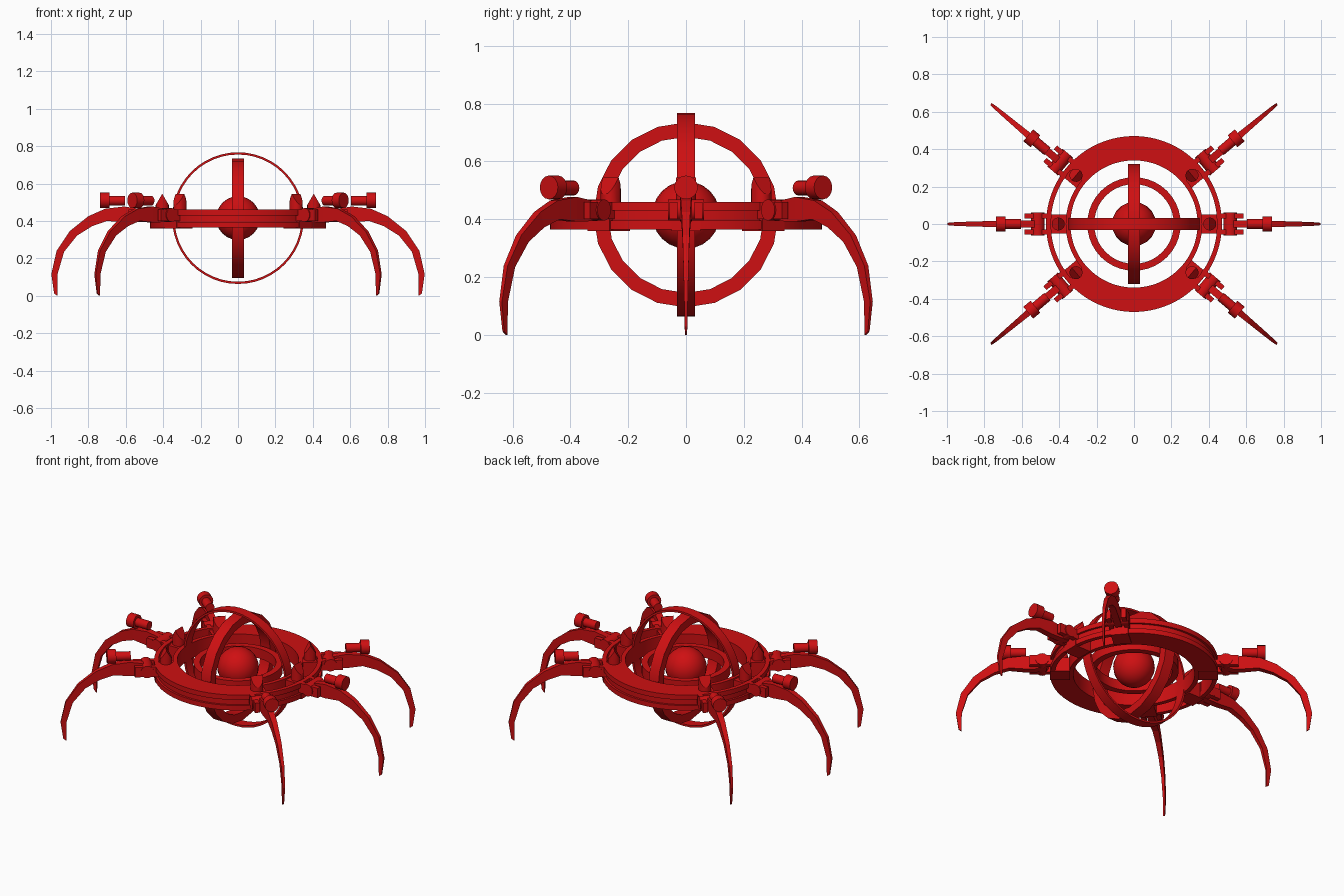
import bpy, bmesh, math
from mathutils import Matrix, Vector

if "Cube" in bpy.data.objects:
    bpy.data.objects.remove(bpy.data.objects["Cube"])

RED = bpy.data.materials.new("deep red")
RED.diffuse_color = (0.62, 0.005, 0.006, 1)
RED.use_nodes = True
RED.node_tree.nodes["Principled BSDF"].inputs["Base Color"].default_value = RED.diffuse_color
CENTRE = Matrix.Translation((0, 0, 0.415))
HALF = math.pi / 2


def finish(name, bm, matrix=Matrix(), smooth=True):
    bmesh.ops.recalc_face_normals(bm, faces=bm.faces)
    mesh = bpy.data.meshes.new(name)
    bm.to_mesh(mesh)
    bm.free()
    mesh.transform(matrix)
    mesh.materials.append(RED)
    ob = bpy.data.objects.new(name, mesh)
    bpy.context.collection.objects.link(ob)
    if smooth:
        bpy.ops.object.select_all(action='DESELECT')
        ob.select_set(True)
        bpy.context.view_layer.objects.active = ob
        bpy.ops.object.shade_smooth_by_angle(angle=math.radians(30))
    return ob


def revolve(name, profile, n, a0=0, a1=360, matrix=Matrix(), smooth=True):
    """Sweep a closed (radius, height) profile around z, capping partial arcs."""
    full = a1 - a0 == 360
    bm = bmesh.new()
    rows = []
    for i in range(n if full else n + 1):
        a = math.radians(a0 + (a1 - a0) * i / n)
        rows.append([bm.verts.new((r * math.cos(a), r * math.sin(a), z)) for r, z in profile])
    k = len(profile)
    for i in range(n):
        p, q = rows[i], rows[(i + 1) % len(rows)]
        for j in range(k):
            bm.faces.new((p[j], q[j], q[(j + 1) % k], p[(j + 1) % k]))
    if not full:
        bm.faces.new(rows[0])
        bm.faces.new(rows[-1])
    return finish(name, bm, matrix, smooth)


def rect(r0, r1, z0, z1):
    return [(r0, z0), (r1, z0), (r1, z1), (r0, z1)]


def box(name, x0, x1, y0, y1, z0, z1, matrix):
    bm = bmesh.new()
    bmesh.ops.create_cube(bm, size=1)
    bmesh.ops.scale(bm, vec=(x1 - x0, y1 - y0, z1 - z0), verts=bm.verts)
    bmesh.ops.translate(bm, vec=((x0 + x1) / 2, (y0 + y1) / 2, (z0 + z1) / 2), verts=bm.verts)
    return finish(name, bm, matrix, False)


def cylinder(name, radius, depth, matrix, n=16):
    bm = bmesh.new()
    bmesh.ops.create_cone(bm, cap_ends=True, segments=n, radius1=radius, radius2=radius, depth=depth)
    return finish(name, bm, matrix)


# Main frame: grooved front and back sectors, joined by thin rails at the sides
def grooved(inner):
    return [(inner, .365), (.47, .365), (.47, .395), (.457, .395),
            (.457, .43), (.47, .43), (.47, .46), (inner, .46)]


for side, start in (("back", 40), ("front", 220)):
    revolve("frame_" + side, grooved(.34), 30, start, start + 100)
for side, start in (("right", -40), ("left", 140)):
    revolve("outer_rail_" + side, grooved(.445), 24, start, start + 80)
    revolve("inner_rail_" + side, rect(.34, .365, .365, .46), 24, start, start + 80)

# Three nested gyroscope rings around the core
revolve("thin_ring", rect(.34, .352, -.031, .031), 48,
        matrix=CENTRE @ Matrix.Rotation(HALF, 4, 'X'))
revolve("broad_ring", rect(.27, .32, -.033, .033), 20,
        matrix=CENTRE @ Matrix.Rotation(HALF, 4, 'Y'))
revolve("level_ring", rect(.213, .25, -.03, .03), 40, matrix=CENTRE)

# Core ball
core = bmesh.new()
bmesh.ops.create_uvsphere(core, u_segments=20, v_segments=12, radius=.117)
for f in core.faces:
    f.smooth = True
finish("core_ball", core, CENTRE, False)

# Leg side profile: (outer x, outer z, inner x, inner z, half thickness)
LEG = [(.49, .455, .49, .395, .018), (.55, .468, .55, .393, .02),
       (.61, .477, .61, .392, .02), (.71, .465, .70, .400, .018),
       (.80, .425, .78, .372, .015), (.90, .345, .86, .322, .012),
       (.97, .24, .93, .235, .009), (.998, .115, .965, .115, .006),
       (.983, .012, .966, 0, .004)]


def leg_blade(matrix):
    bm = bmesh.new()
    rows = []
    for ox, oz, ix, iz, h in LEG:
        rows.append([bm.verts.new(p) for p in
                     ((ox, -h, oz), (ox, h, oz), (ix, h, iz), (ix, -h, iz))])
    for p, q in zip(rows, rows[1:]):
        for j in range(4):
            bm.faces.new((p[j], p[(j + 1) % 4], q[(j + 1) % 4], q[j]))
    bm.faces.new(rows[0])
    bm.faces.new(rows[-1])
    finish("leg_blade", bm, matrix, False)


def ridge_pin(matrix):
    """Upright pin whose top is cut to a roof-like ridge."""
    bm = bmesh.new()
    bmesh.ops.create_cone(bm, cap_ends=True, segments=16, radius1=.035, radius2=.035, depth=.14)
    for s in (-1, 1):
        cut = bmesh.ops.bisect_plane(bm, geom=bm.verts[:] + bm.edges[:] + bm.faces[:],
                                     plane_co=(0, 0, .065), plane_no=Vector((s * .06, 0, .035)),
                                     clear_outer=True)
        edges = [e for e in cut['geom_cut'] if isinstance(e, bmesh.types.BMEdge)]
        bmesh.ops.edgeloop_fill(bm, edges=edges)
    finish("ridge_pin", bm, matrix @ Matrix.Translation((.405, 0, .48)))


# Six identical legs
for angle in (0, 40, 140, 180, 220, 320):
    turn = Matrix.Rotation(math.radians(angle), 4, 'Z')

    def along(x, z, axis):
        return turn @ Matrix.Translation((x, 0, z)) @ Matrix.Rotation(HALF, 4, axis)

    leg_blade(turn)
    ridge_pin(turn)
    # Clamp and fork holding the hinge
    box("clamp", .36, .47, -.05, .05, .36, .45, turn)
    for s in (-1, 1):
        lo, hi = sorted((s * .03, s * .057))
        box("fork_prong", .44, .585, lo, hi, .40, .46, turn)
    cylinder("hinge", .037, .125, along(.515, .432, 'X'))
    # Bolt above the knee
    cylinder("bolt_shaft", .026, .09, along(.65, .508, 'Y'))
    cylinder("bolt_head", .041, .05, along(.713, .51, 'Y'))
